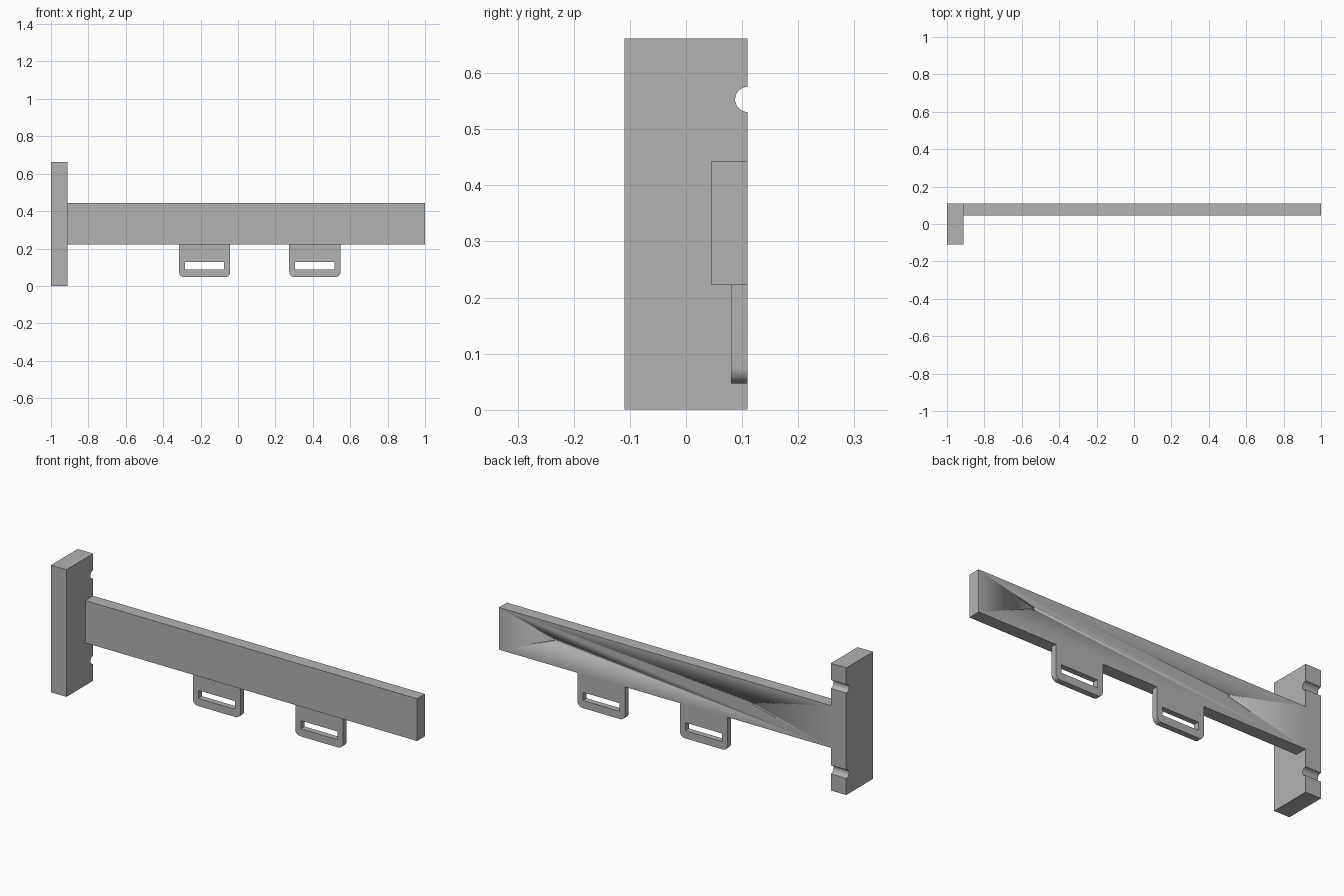
import bpy
from math import pi, sin, cos
from mathutils import Matrix

if "Cube" in bpy.data.objects:
    bpy.data.objects.remove(bpy.data.objects["Cube"], do_unlink=True)

BACK = 0.11        # shared rear plane
BEAM_Z = (0.222, 0.442)
POST_X = (-1.0, -0.911)

grey = bpy.data.materials.new("mid_grey")
grey.use_nodes = True
colour = (0.448, 0.448, 0.448, 1)
grey.diffuse_color = colour
grey.node_tree.nodes["Principled BSDF"].inputs["Base Color"].default_value = colour


def arc(cx, cy, r, start, end, steps=8):
    """Points along a circular arc."""
    angles = [start + (end - start) * i / steps for i in range(steps + 1)]
    return [(cx + r * cos(a), cy + r * sin(a)) for a in angles]


def rect(x0, x1, y0, y1):
    return [(x0, y0), (x1, y0), (x1, y1), (x0, y1)]


def plate(name, outlines, thickness, matrix):
    """Extrude closed outlines (inner ones become holes) into a mesh."""
    curve = bpy.data.curves.new(name, "CURVE")
    curve.dimensions = "2D"
    curve.fill_mode = "BOTH"
    curve.extrude = thickness / 2
    for points in outlines:
        spline = curve.splines.new("POLY")
        spline.points.add(len(points) - 1)
        for p, (u, v) in zip(spline.points, points):
            p.co = (u, v, 0, 1)
        spline.use_cyclic_u = True
    obj = bpy.data.objects.new(name, curve)
    bpy.context.collection.objects.link(obj)
    bpy.ops.object.select_all(action="DESELECT")
    obj.select_set(True)
    bpy.context.view_layer.objects.active = obj
    bpy.ops.object.convert(target="MESH")
    obj = bpy.context.object
    obj.data.transform(matrix)
    obj.data.materials.clear()
    obj.data.materials.append(grey)
    # weld the caps to the rim before smoothing the arcs
    bpy.ops.object.mode_set(mode="EDIT")
    bpy.ops.mesh.select_all(action="SELECT")
    bpy.ops.mesh.remove_doubles(threshold=0.0001)
    bpy.ops.mesh.normals_make_consistent(inside=False)
    bpy.ops.object.mode_set(mode="OBJECT")
    bpy.ops.object.shade_smooth_by_angle(angle=pi / 6)
    return obj


def facing_front(y):
    """Outline (u, v) becomes (x, z) at depth y."""
    return Matrix.Translation((0, y, 0)) @ Matrix.Rotation(pi / 2, 4, "X")


def facing_side(x):
    """Outline (u, v) becomes (y, z) at position x."""
    return Matrix(((0, 0, 1, x), (1, 0, 0, 0), (0, 1, 0, 0), (0, 0, 0, 1)))


# End post with two round grooves across its rear face
post = [(-BACK, 0), (BACK, 0)]
for z in (0.109, 0.553):
    post += arc(BACK, z, 0.0225, 1.5 * pi, 0.5 * pi, 16)
post += [(BACK, 0.662), (-BACK, 0.662)]
plate("end_post", [post], POST_X[1] - POST_X[0], facing_side(sum(POST_X) / 2))

# Long beam
beam_front = 0.045
beam = plate("beam", [rect(POST_X[1], 1.0, *BEAM_Z)], BACK - beam_front,
             facing_front((BACK + beam_front) / 2))

# Small blind holes drilled into the back of the beam
for x, z in ((0.673, 0.36), (-0.466, 0.332)):
    cutter = plate("hole_cutter", [arc(x, z, 0.007, 0, 2 * pi, 16)[:-1]], 0.06,
                   facing_front(BACK))
    cutter.hide_render = True
    cutter.hide_viewport = True
    drill = beam.modifiers.new("drill", "BOOLEAN")
    drill.operation = "DIFFERENCE"
    drill.solver = "EXACT"
    drill.object = cutter

# Hanging strap loops: rounded lower corners and a slot
tab_front, low, r = 0.08, 0.047, 0.028
for name, x in (("right_strap_loop", -0.179), ("left_strap_loop", 0.411)):
    half = 0.137
    outline = [(x + half, BEAM_Z[0]), (x - half, BEAM_Z[0])]
    outline += arc(x - half + r, low + r, r, pi, 1.5 * pi)
    outline += arc(x + half - r, low + r, r, 1.5 * pi, 2 * pi)
    slot = rect(x - 0.105, x + 0.105, 0.087, 0.129)
    plate(name, [outline, slot], BACK - tab_front,
          facing_front((BACK + tab_front) / 2))
